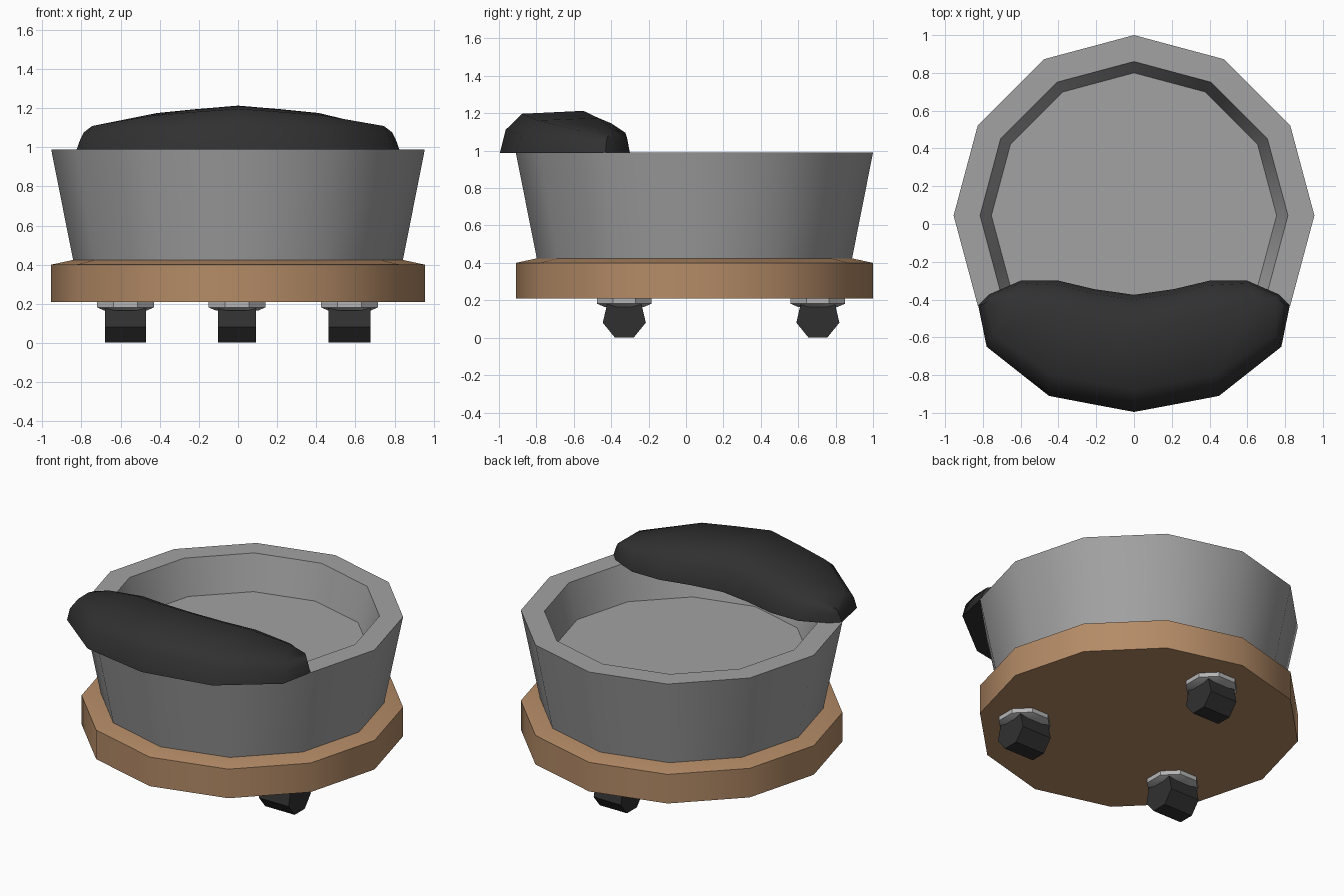
import bpy, bmesh, math

if "Cube" in bpy.data.objects:
    bpy.data.objects.remove(bpy.data.objects["Cube"])

CY = 0.045  # centre of the round base


def material(name, rgb):
    m = bpy.data.materials.new(name)
    m.diffuse_color = (*rgb, 1)
    m.use_nodes = True
    m.node_tree.nodes["Principled BSDF"].inputs["Base Color"].default_value = m.diffuse_color
    return m


GREY = material("grey_fabric", (0.36, 0.36, 0.36))
WOOD = material("wood", (0.46, 0.26, 0.135))
BLACK = material("black_cushion", (0.03, 0.03, 0.03))
METAL = material("pale_metal", (0.46, 0.46, 0.46))


def finish(name, bm, mat, angle=35):
    bmesh.ops.recalc_face_normals(bm, faces=bm.faces[:])
    me = bpy.data.meshes.new(name)
    bm.to_mesh(me)
    bm.free()
    me.materials.append(mat)
    ob = bpy.data.objects.new(name, me)
    bpy.context.collection.objects.link(ob)
    bpy.ops.object.select_all(action='DESELECT')
    ob.select_set(True)
    bpy.context.view_layer.objects.active = ob
    bpy.ops.object.shade_smooth_by_angle(angle=math.radians(angle))
    return ob


def lathe(name, profile, sides, mat, centre, start=math.pi / 2):
    """Spin (radius, height) points around z and cap both ends."""
    bm = bmesh.new()
    rings = []
    for r, z in profile:
        rings.append([bm.verts.new((centre[0] + r * math.cos(start + 2 * math.pi * i / sides),
                                    centre[1] + r * math.sin(start + 2 * math.pi * i / sides), z))
                      for i in range(sides)])
    for a, b in zip(rings, rings[1:]):
        for i in range(sides):
            j = (i + 1) % sides
            bm.faces.new((a[i], a[j], b[j], b[i]))
    bm.faces.new(rings[0])
    bm.faces.new(rings[-1])
    return finish(name, bm, mat)


# Wooden base and hollow tub
lathe("wooden_base", [(0.955, 0.21), (0.955, 0.40), (0.84, 0.425)], 12, WOOD, (0, CY))
lathe("seat_tub", [(0.842, 0.42), (0.955, 0.99), (0.815, 0.99), (0.755, 0.765)],
      12, GREY, (0, CY))

# Casters: mounting plate and seven-sided wheel
for label, x, y, half in (("left", -0.575, -0.33, 0.105), ("right", 0.57, -0.33, 0.107),
                          ("back", -0.005, 0.705, 0.098)):
    lathe("caster_plate_" + label, [(0.158, 0.212), (0.158, 0.182), (0.115, 0.165)],
          8, METAL, (x, y), math.pi / 8)
    bm = bmesh.new()
    ends = []
    for side in (-half, half):
        ends.append([bm.verts.new((x + side,
                                   y + 0.118 * math.sin(2 * math.pi * i / 7),
                                   0.106 + 0.118 * math.cos(2 * math.pi * i / 7) * 0.98))
                     for i in range(7)])
    for i in range(7):
        j = (i + 1) % 7
        bm.faces.new((ends[0][i], ends[0][j], ends[1][j], ends[1][i]))
    bm.faces.new(ends[0])
    bm.faces.new(ends[1])
    finish("caster_wheel_" + label, bm, BLACK)

# Cushion: curved back loft, stations hold outer xy, inner xy, height
half = [((0, -0.995), (0, -0.375), 0.225),
        ((0.225, -0.953), (0.21, -0.345), 0.207),
        ((0.45, -0.91), (0.40, -0.30), 0.187),
        ((0.78, -0.65), (0.60, -0.30), 0.13),
        ((0.825, -0.43), (0.77, -0.375), 0.095)]
stations = [((-o[0], o[1]), (-i[0], i[1]), h) for o, i, h in reversed(half[1:])] + half
section = [(0, 0), (0.05, 0.55), (0.19, 0.93), (0.72, 1.0), (0.84, 0.84), (0.96, 0.58), (1, 0)]
bm = bmesh.new()
rows = []
for k, (o, i, h) in enumerate(stations):
    end = k in (0, len(stations) - 1)
    row = []
    for t, s in section:
        pull = 1 - 0.035 * s if end else 1
        row.append(bm.verts.new(((o[0] + (i[0] - o[0]) * t) * pull,
                                 o[1] + (i[1] - o[1]) * t, 0.988 + h * s)))
    rows.append(row)
n = len(section)
for a, b in zip(rows, rows[1:]):
    for i in range(n):
        j = (i + 1) % n
        bm.faces.new((a[i], b[i], b[j], a[j]))
bm.faces.new(rows[0])
bm.faces.new(rows[-1])
finish("back_cushion", bm, BLACK, 45)
